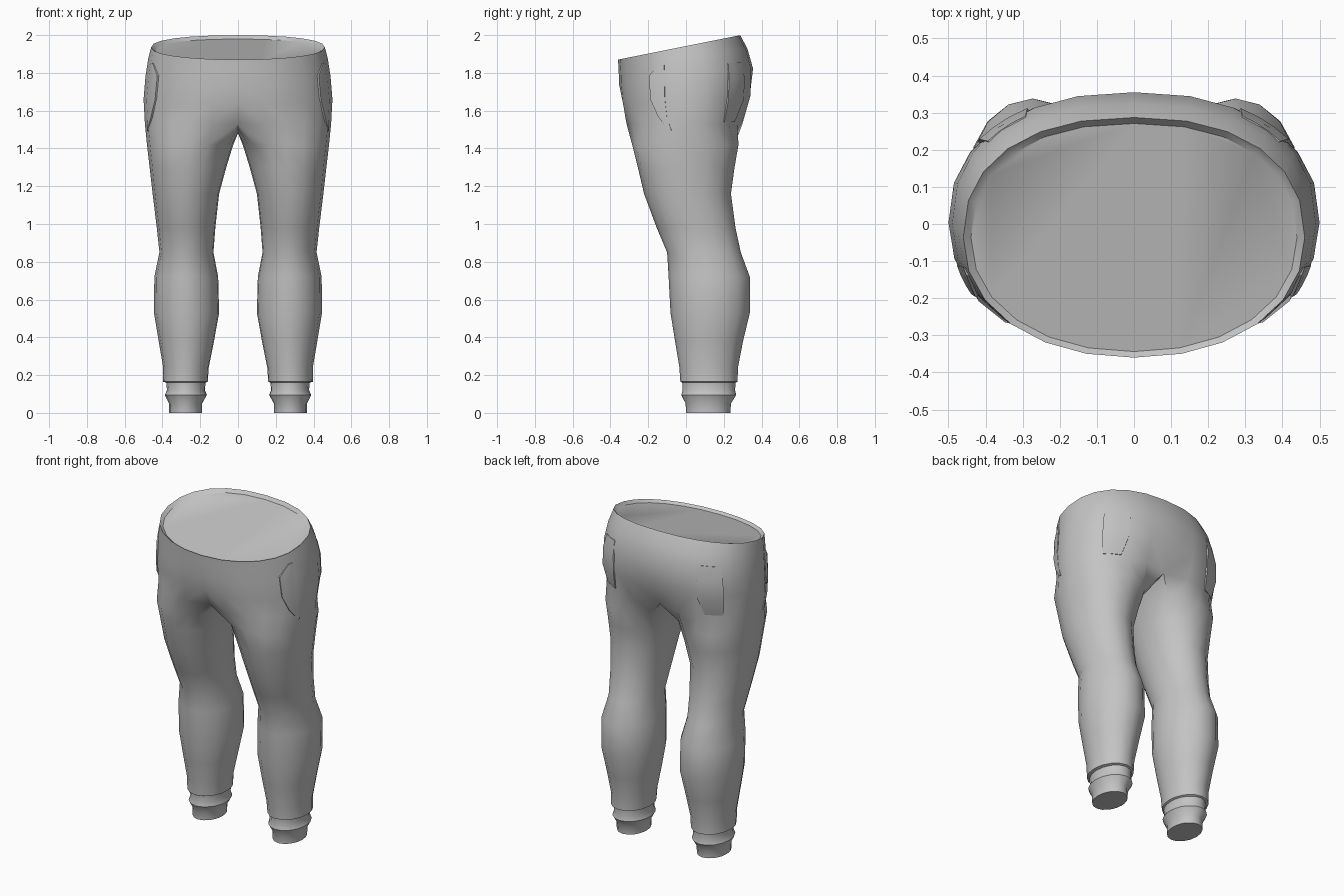
import bpy, bmesh
from math import sin, cos, pi, radians, copysign

cube = bpy.data.objects.get("Cube")
if cube:
    bpy.data.objects.remove(cube, do_unlink=True)

grey = bpy.data.materials.new("plain_grey_cloth")
grey.use_nodes = True
grey.diffuse_color = (0.55, 0.55, 0.55, 1)
bsdf = grey.node_tree.nodes["Principled BSDF"]
bsdf.inputs["Base Color"].default_value = (0.55, 0.55, 0.55, 1)
bsdf.inputs["Roughness"].default_value = 0.8

OUTER, INNER = 12, 6      # ring segments on the outside and inside of a leg

# hip rings: height, half width, front y, back y, tilt, centre seam dip
HIPS = [(1.942, .46, -.36, .287, .20, 0),
        (1.88, .475, -.357, .325, .15, 0),
        (1.78, .49, -.354, .355, .12, 0),
        (1.66, .50, -.345, .352, .06, .04),
        (1.53, .493, -.325, .308, 0, .15)]

# leg rings: height, inner x, outer x, front y, back y
LEGS = [(1.42, .025, .482, -.285, .278),
        (1.30, .062, .468, -.255, .257),
        (1.16, .10, .452, -.222, .238),
        (.98, .12, .43, -.155, .262),
        (.85, .13, .416, -.10, .29),
        (.72, .105, .443, -.092, .338),
        (.53, .10, .445, -.082, .338),
        (.38, .127, .42, -.058, .302),
        (.24, .155, .396, -.035, .275),
        (.165, .16, .397, -.03, .273),
        (.16, .172, .38, -.02, .262),
        (.12, .175, .376, -.018, .26),
        (.095, .165, .388, -.025, .266),
        (.05, .19, .366, -.002, .238),
        (0, .19, .366, 0, .235)]


def power(v, n):
    return copysign(abs(v) ** (2 / n), v)


def oval(angle, x0, x1, y0, y1, n_front, n_back):
    """Point on a rounded outline whose back may be fuller than its front."""
    s, c = sin(angle), cos(angle)
    n = n_front if s < 0 else n_back
    if abs(c) < 1e-6:
        c = 0
    return ((x0 + x1) / 2 + (x1 - x0) / 2 * power(c, n),
            (y0 + y1) / 2 + (y1 - y0) / 2 * power(s, n))


def hip_point(angle, ring, lift=0):
    z, a, front, back, tilt, dip = ring
    x, y = oval(angle, -a - lift, a + lift, front - lift, back + lift, 2.12, 2.3)
    if abs(x) < 1e-6:
        y *= 1 - dip
    return (x, y, z + tilt * y)


def hip_ring_at(z):
    """Hip ring interpolated at any height."""
    for hi, lo in zip(HIPS, HIPS[1:]):
        if z >= lo[0]:
            break
    t = (z - lo[0]) / (hi[0] - lo[0])
    return tuple(l + (h - l) * t for h, l in zip(hi, lo))


def bridge(bm, upper, lower, closed=False):
    count = len(upper)
    for i in range(count if closed else count - 1):
        j = (i + 1) % count
        bm.faces.new((upper[i], lower[i], lower[j], upper[j]))


def finish(bm, name, smooth_angle):
    bmesh.ops.mirror(bm, geom=bm.verts[:] + bm.edges[:] + bm.faces[:],
                     axis='X', merge_dist=1e-4)
    bmesh.ops.remove_doubles(bm, verts=bm.verts, dist=1e-5)
    bmesh.ops.recalc_face_normals(bm, faces=bm.faces)
    mesh = bpy.data.meshes.new(name)
    bm.to_mesh(mesh)
    bm.free()
    mesh.materials.append(grey)
    obj = bpy.data.objects.new(name, mesh)
    bpy.context.collection.objects.link(obj)
    bpy.ops.object.select_all(action='DESELECT')
    obj.select_set(True)
    bpy.context.view_layer.objects.active = obj
    bpy.ops.object.shade_smooth_by_angle(angle=radians(smooth_angle))


# trousers: the left half, mirrored
bm = bmesh.new()
half = [-pi / 2 + pi * k / OUTER for k in range(OUTER + 1)]
rings = [[bm.verts.new(hip_point(a, r)) for a in half] for r in HIPS]
for upper, lower in zip(rings, rings[1:]):
    bridge(bm, upper, lower)

# waist lip and sunken cap
lip = []
for v in rings[0]:
    y = -.035 + (v.co.y + .035) * .95
    lip.append(bm.verts.new((v.co.x * .955, y, 1.925 + .2 * y)))
bridge(bm, lip, rings[0])
bm.faces.new(lip)

# crotch seam, running from back to front between the legs
front, back = rings[-1][0].co, rings[-1][-1].co
seam = []
for k in range(1, INNER):
    t = k / INNER
    p = back.lerp(front, t)
    seam.append(bm.verts.new((0, p.y, p.z - .05 * sin(pi * t))))

# leg with gathered cuff
previous = rings[-1] + seam
angles = [radians(-135 + 270 * k / OUTER) for k in range(OUTER + 1)]
angles += [radians(135 + 90 * k / INNER) for k in range(1, INNER)]
for z, x0, x1, y0, y1 in LEGS:
    n = 2 + .3 * max(0, z - .9)
    ring = [bm.verts.new((*oval(a, x0, x1, y0, y1, n, n), z)) for a in angles]
    bridge(bm, previous, ring, closed=True)
    previous = ring
bm.faces.new(previous)
finish(bm, "trousers", 38)


def pocket_pair(name, rows):
    """Thin plates on the hips; rows: height, start and end angle, their lifts."""
    bm = bmesh.new()
    outside, inside = [], []
    for z, a0, a1, lift0, lift1 in rows:
        ring = hip_ring_at(z)
        outer_row, inner_row = [], []
        for k in range(4):
            t = k / 3
            a = radians(a0 + (a1 - a0) * t)
            lift = lift0 + (lift1 - lift0) * t
            outer_row.append(bm.verts.new(hip_point(a, ring, lift)))
            inner_row.append(bm.verts.new(hip_point(a, ring, -.012)))
        outside.append(outer_row)
        inside.append(inner_row)
    for grid in (outside, inside):
        for upper, lower in zip(grid, grid[1:]):
            bridge(bm, upper, lower)
    for k in (0, -1):
        bridge(bm, outside[k], inside[k])
        bridge(bm, [r[k] for r in outside], [r[k] for r in inside])
    finish(bm, name, 38)


# side pockets open towards the front
pocket_pair("side_pockets", [(1.87, -20, -16, .002, .001),
                             (1.81, -31, -17, .009, .001),
                             (1.67, -31, -18, .009, .001),
                             (1.57, -24, -16, .007, .001),
                             (1.49, -13, -11, .002, .001)])

# back pockets, slightly fuller than the seat
pocket_pair("back_pockets", [(1.82, 38, 56, .001, .001),
                             (1.74, 36, 58, .008, .006),
                             (1.64, 36, 58, .009, .006),
                             (1.54, 38, 54, .002, .001)])
